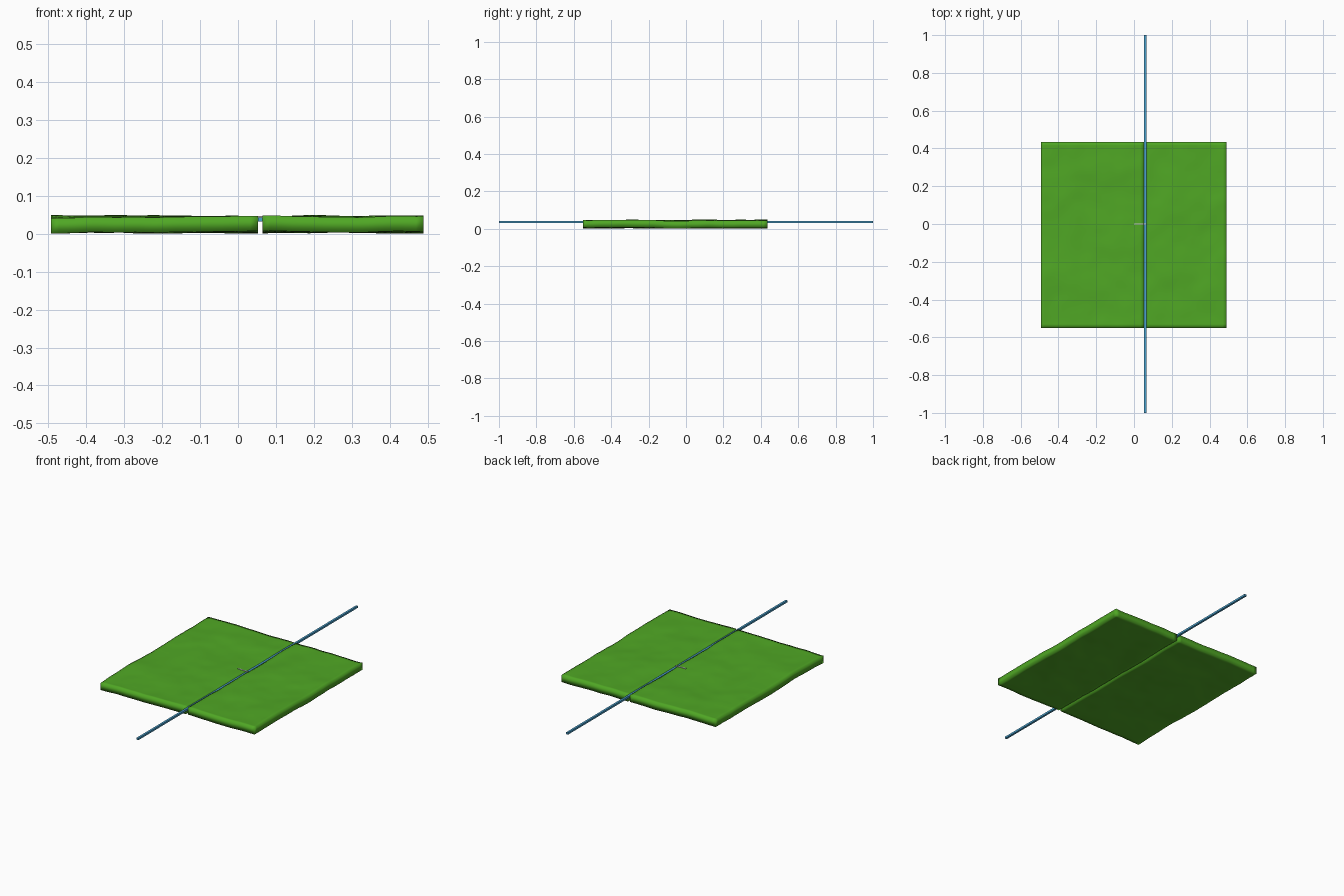
import bpy, bmesh
from mathutils import Vector, noise

if "Cube" in bpy.data.objects:
    bpy.data.objects.remove(bpy.data.objects["Cube"])

def material(name, color):
    m = bpy.data.materials.new(name)
    m.diffuse_color = color
    m.use_nodes = True
    m.node_tree.nodes["Principled BSDF"].inputs["Base Color"].default_value = m.diffuse_color
    return m

green = material("grass_green", (0.08, 0.39, 0.018, 1))
blue = material("water_blue", (0.07, 0.36, 0.62, 1))

def finish(name, bm, mat=None, smooth=False):
    bmesh.ops.recalc_face_normals(bm, faces=bm.faces)
    me = bpy.data.meshes.new(name)
    bm.to_mesh(me)
    bm.free()
    if mat:
        me.materials.append(mat)
    for p in me.polygons:
        p.use_smooth = smooth
    ob = bpy.data.objects.new(name, me)
    bpy.context.collection.objects.link(ob)
    return ob

def box(name, lo, hi, mat=None):
    lo, hi = Vector(lo), Vector(hi)
    bm = bmesh.new()
    bmesh.ops.create_cube(bm, size=1)
    for v in bm.verts:
        v.co = (lo + hi) / 2 + v.co * (hi - lo)
    return finish(name, bm, mat)

def height(x, y):
    a = noise.noise(Vector((x * 5, y * 5, 1.7)))
    b = noise.noise(Vector((x * 13, y * 13, 5.2)))
    return max(-0.004, min(0.005, 0.006 * a + 0.0025 * b))

# Gently rolling slab of ground
def ground(name, x0, x1, y0=-0.55, y1=0.435, step=0.02):
    nx, ny = round((x1 - x0) / step), round((y1 - y0) / step)
    bm = bmesh.new()
    layers = []
    for base in (0.005, 0.045):
        rows = []
        for i in range(nx + 1):
            x = x0 + (x1 - x0) * i / nx
            row = []
            for j in range(ny + 1):
                y = y0 + (y1 - y0) * j / ny
                row.append(bm.verts.new((x, y, base + height(x, y))))
            rows.append(row)
        layers.append(rows)
        for i in range(nx):
            for j in range(ny):
                bm.faces.new((rows[i][j], rows[i + 1][j], rows[i + 1][j + 1], rows[i][j + 1]))
    # side walls joining the two surfaces
    ring = [(i, 0) for i in range(nx)] + [(nx, j) for j in range(ny)]
    ring += [(i, ny) for i in range(nx, 0, -1)] + [(0, j) for j in range(ny, 0, -1)]
    low, top = layers
    for (a, b), (c, d) in zip(ring, ring[1:] + ring[:1]):
        bm.faces.new((low[a][b], low[c][d], top[c][d], top[a][b]))
    return finish(name, bm, green, True)

# Two halves with a narrow slot between them
ground("ground_left", -0.493, 0.053)
ground("ground_right", 0.065, 0.49)

# Long straight channel of water lying in the slot
box("water_strip", (0.053, -1, 0.032), (0.065, 1, 0.043), blue)

# Tiny marker strip at the centre of the slab
box("centre_marker", (0.0, -0.003, 0.042), (0.064, 0.003, 0.047))
